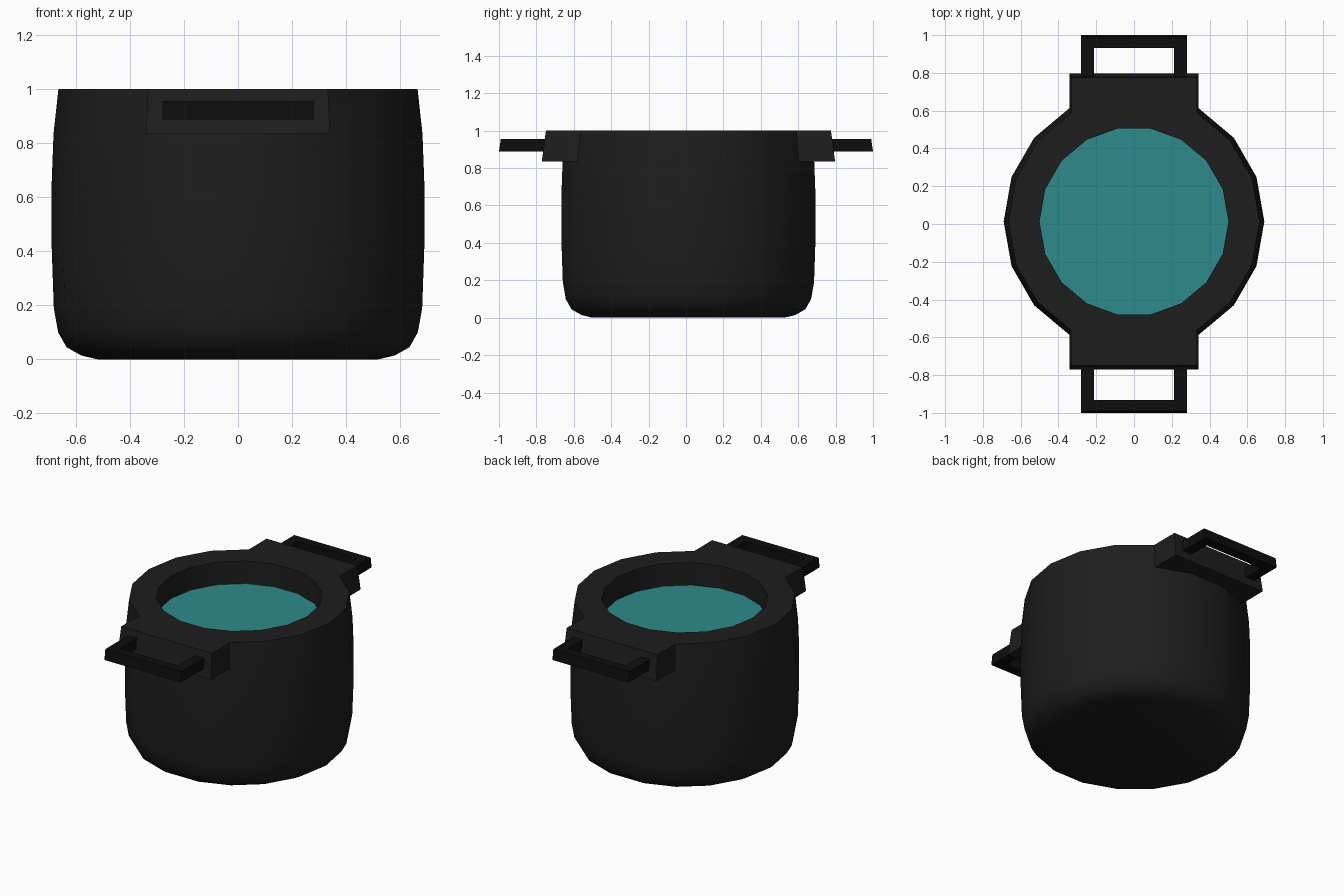
import bpy, bmesh, math

if "Cube" in bpy.data.objects:
    bpy.data.objects.remove(bpy.data.objects["Cube"])

SIDES = 18
CY = 0.013          # the pot axis sits slightly behind the origin
WATER_Z = 0.85


def material(name, rgb):
    m = bpy.data.materials.new(name)
    m.diffuse_color = (*rgb, 1)
    m.use_nodes = True
    m.node_tree.nodes["Principled BSDF"].inputs["Base Color"].default_value = m.diffuse_color
    return m


def finish(bm, name, mat, smooth=False):
    bmesh.ops.recalc_face_normals(bm, faces=bm.faces)
    me = bpy.data.meshes.new(name)
    bm.to_mesh(me)
    bm.free()
    me.materials.append(mat)
    ob = bpy.data.objects.new(name, me)
    bpy.context.collection.objects.link(ob)
    if smooth:
        bpy.ops.object.select_all(action='DESELECT')
        ob.select_set(True)
        bpy.context.view_layer.objects.active = ob
        bpy.ops.object.shade_smooth_by_angle(angle=math.radians(35))
    return ob


def ring(bm, r, z):
    return [bm.verts.new((r * math.cos(2 * math.pi * i / SIDES),
                          r * math.sin(2 * math.pi * i / SIDES), z))
            for i in range(SIDES)]


iron = material("pot_black", (0.0125, 0.0125, 0.0125))
grip = material("handle_black", (0.004, 0.004, 0.004))
teal = material("liquid_teal", (0.027, 0.26, 0.26))

# Pot: profile revolved from the base, over the rim and down the inner wall
profile = [(0.52, 0), (0.58, 0.014), (0.635, 0.045), (0.666, 0.10),
           (0.682, 0.19), (0.69, 0.42), (0.69, 0.65), (0.683, 0.835),
           (0.665, 1.0), (0.50, 1.0), (0.50, WATER_Z - 0.02)]
bm = bmesh.new()
rings = [ring(bm, r, z) for r, z in profile]
lugs = {1: [], -1: []}
for k in range(len(rings) - 1):
    a, b = rings[k], rings[k + 1]
    for i in range(SIDES):
        j = (i + 1) % SIDES
        f = bm.faces.new((a[i], a[j], b[j], b[i]))
        # the three top-band faces on each side become the handle mounts
        if k == 7 and i in (3, 4, 5):
            lugs[1].append(f)
        elif k == 7 and i in (12, 13, 14):
            lugs[-1].append(f)
bm.faces.new(rings[0][::-1])
bm.faces.new(rings[-1])
bmesh.ops.recalc_face_normals(bm, faces=bm.faces)

# Handle mounts: extruded outward and flattened
for side, faces in lugs.items():
    out = bmesh.ops.extrude_face_region(bm, geom=faces)["geom"]
    bmesh.ops.delete(bm, geom=[f for f in faces if f.is_valid],
                     context='FACES_ONLY')
    for v in out:
        if isinstance(v, bmesh.types.BMVert):
            v.co.y = side * (0.762 if v.co.z > 0.9 else 0.784)
pot = finish(bm, "pot", iron, smooth=True)
pot.location.y = CY

# Liquid surface
bm = bmesh.new()
bm.faces.new(ring(bm, 0.50, WATER_Z))
finish(bm, "liquid", teal).location.y = CY

# Handles: U-shaped outline given thickness, outer end slightly slanted
outline = [(-0.28, 0.74), (-0.28, 1.0), (0.28, 1.0), (0.28, 0.74),
           (0.213, 0.74), (0.213, 0.932), (-0.213, 0.932), (-0.213, 0.74)]
for name, side in (("back_handle", 1), ("front_handle", -1)):
    bm = bmesh.new()
    low = [bm.verts.new((x, side * y, 0.888)) for x, y in outline]
    top = [bm.verts.new((x, side * (y - 0.01 * (y > 0.99)), 0.956))
           for x, y in outline]
    bm.faces.new(low)
    bm.faces.new(top)
    for i in range(len(low)):
        j = (i + 1) % len(low)
        bm.faces.new((low[i], low[j], top[j], top[i]))
    finish(bm, name, grip)
